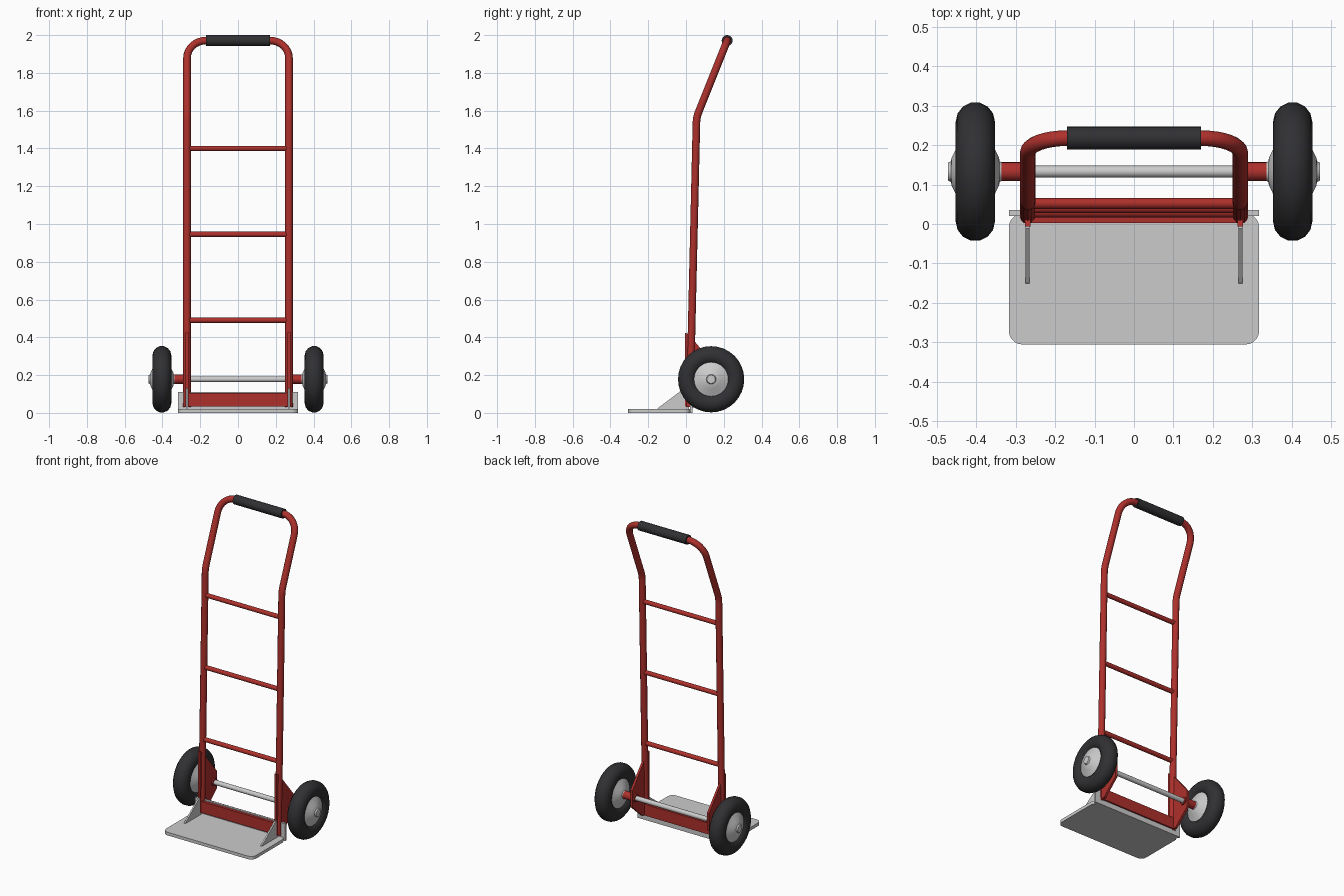
import bpy, bmesh, math
from mathutils import Vector

if "Cube" in bpy.data.objects:
    bpy.data.objects.remove(bpy.data.objects["Cube"])


def material(name, rgb):
    m = bpy.data.materials.new(name)
    m.diffuse_color = (*rgb, 1)
    m.use_nodes = True
    m.node_tree.nodes["Principled BSDF"].inputs["Base Color"].default_value = m.diffuse_color
    return m


RED = material("red_paint", (0.42, 0.03, 0.025))
RUBBER = material("black_rubber", (0.03, 0.03, 0.033))


def finish(bm, name, mat=None, smooth=True):
    bmesh.ops.recalc_face_normals(bm, faces=bm.faces)
    me = bpy.data.meshes.new(name)
    bm.to_mesh(me)
    bm.free()
    ob = bpy.data.objects.new(name, me)
    bpy.context.collection.objects.link(ob)
    if mat:
        me.materials.append(mat)
    if smooth:
        bpy.ops.object.select_all(action='DESELECT')
        ob.select_set(True)
        bpy.context.view_layer.objects.active = ob
        bpy.ops.object.shade_smooth_by_angle(angle=math.radians(35))
    return ob


def prism(name, outline, offset, mat=None):
    """Extrude a flat outline of 3D points by an offset."""
    bm = bmesh.new()
    face = bm.faces.new([bm.verts.new(p) for p in outline])
    ext = bmesh.ops.extrude_face_region(bm, geom=[face])
    bmesh.ops.translate(bm, vec=offset, verts=[v for v in ext["geom"] if isinstance(v, bmesh.types.BMVert)])
    return finish(bm, name, mat, False)


def box(name, lo, hi, mat=None):
    (x0, y0, z0), (x1, y1, z1) = lo, hi
    return prism(name, [(x0, y0, z0), (x1, y0, z0), (x1, y1, z0), (x0, y1, z0)], (0, 0, z1 - z0), mat)


def lathe(name, profile, x, y, z, mat=None, steps=32, closed=False):
    """Spin (offset along x, radius) points round an axis parallel to x."""
    bm = bmesh.new()
    vs = [bm.verts.new((a, 0, r)) for a, r in profile]
    edges = [bm.edges.new(p) for p in zip(vs, vs[1:])]
    if closed:
        edges.append(bm.edges.new((vs[-1], vs[0])))
    bmesh.ops.spin(bm, geom=vs + edges, cent=(0, 0, 0), axis=(1, 0, 0), angle=math.tau, steps=steps)
    bmesh.ops.remove_doubles(bm, verts=bm.verts, dist=1e-5)
    bmesh.ops.translate(bm, vec=(x, y, z), verts=bm.verts)
    return finish(bm, name, mat)


def rod(name, x0, x1, r, y, z, mat=None, steps=20):
    return lathe(name, [(x0, 0), (x0, r), (x1, r), (x1, 0)], 0, y, z, mat, steps)


def fillet(points, radii, steps=8):
    """Round the corners of a polyline with arcs."""
    pts = [Vector(p) for p in points]
    out = [pts[0]]
    for i, rad in enumerate(radii, 1):
        c = pts[i]
        a, b = (pts[i - 1] - c).normalized(), (pts[i + 1] - c).normalized()
        half = a.angle(b) / 2
        centre = c + (a + b).normalized() * rad / math.sin(half)
        u = c + a * rad / math.tan(half) - centre
        v = c + b * rad / math.tan(half) - centre
        ang = u.angle(v)
        for k in range(steps + 1):
            t = k / steps
            out.append(centre + (u * math.sin((1 - t) * ang) + v * math.sin(t * ang)) / math.sin(ang))
    return out + [pts[-1]]


# Bent tube frame
FOOT, KINK, TOP = (0.02, 0.03), (0.056, 1.565), (0.218, 1.971)
corners = [(-0.27, *FOOT), (-0.27, *KINK), (-0.27, *TOP), (0.27, *TOP), (0.27, *KINK), (0.27, *FOOT)]
path = fillet(corners, [0.15, 0.1, 0.1, 0.15])
curve = bpy.data.curves.new("frame_tube", 'CURVE')
curve.dimensions = '3D'
curve.bevel_depth = 0.02
curve.bevel_resolution = 4
curve.use_fill_caps = True
spline = curve.splines.new('POLY')
spline.points.add(len(path) - 1)
for p, co in zip(spline.points, path):
    p.co = (*co, 1)
curve.materials.append(RED)
frame = bpy.data.objects.new("frame_tube", curve)
bpy.context.collection.objects.link(frame)
bpy.ops.object.select_all(action='DESELECT')
frame.select_set(True)
bpy.context.view_layer.objects.active = frame
bpy.ops.object.convert(target='MESH')
bpy.ops.object.shade_smooth_by_angle(angle=math.radians(35))

# Handle grip and rungs
rod("handle_grip", -0.17, 0.17, 0.029, *TOP, RUBBER, 24)
for i, z in enumerate((0.49, 0.945, 1.4)):
    t = (z - FOOT[1]) / (KINK[1] - FOOT[1])
    rod(f"rung_{i + 1}", -0.262, 0.262, 0.014, FOOT[0] + t * (KINK[0] - FOOT[0]), z, RED, 16)

# Lower cross bar, toe plate and its upright lip
box("cross_bar", (-0.26, 0.002, 0.033), (0.26, 0.045, 0.105), RED)
box("toe_back_lip", (-0.318, 0.02, 0), (0.318, 0.035, 0.11))
toe = [(-0.318, -0.306, 0), (0.318, -0.306, 0), (0.318, 0.026, 0), (-0.318, 0.026, 0)]
mid = (0, -0.306, 0)
prism("toe_plate", fillet([mid] + toe[1:] + toe[:1] + [mid], [0.035] * 4, 5)[:-1], (0, 0, 0.02))

# Axle
AY, AZ = 0.133, 0.178
rod("axle", -0.34, 0.34, 0.015, AY, AZ)

# Tyre and hub cross-sections
tyre = [(0.05 * math.cos(k * math.tau / 14), 0.126 + 0.0505 * math.sin(k * math.tau / 14)) for k in range(14)]
half_hub = [(0.026, 0.108), (0.052, 0.052), (0.06, 0.036), (0.062, 0.026), (0.07, 0.022), (0.07, 0)]
hub = [(-a, r) for a, r in reversed(half_hub)] + half_hub

bracket = [(-0.006, 0.035), (-0.006, 0.425), (0.02, 0.41), (0.165, 0.235), (0.165, 0.13), (0.06, 0.035)]
gusset = [(-0.152, 0.018), (-0.148, 0.026), (-0.012, 0.128), (0.015, 0.128), (0.015, 0.018)]

# Parts repeated on each side
for side, s in (("left", -1), ("right", 1)):
    x = s * 0.403
    lathe(f"tyre_{side}", tyre, x, AY, AZ, RUBBER, 32, True)
    lathe(f"wheel_hub_{side}", hub, x, AY, AZ)
    rod(f"axle_sleeve_{side}", s * 0.255, s * 0.345, 0.024, AY, AZ, RED)
    prism(f"axle_bracket_{side}", [(s * 0.27 - 0.007, y, z) for y, z in bracket], (0.014, 0, 0), RED)
    prism(f"toe_gusset_{side}", [(s * 0.27 - 0.005, y, z) for y, z in gusset], (0.01, 0, 0))
